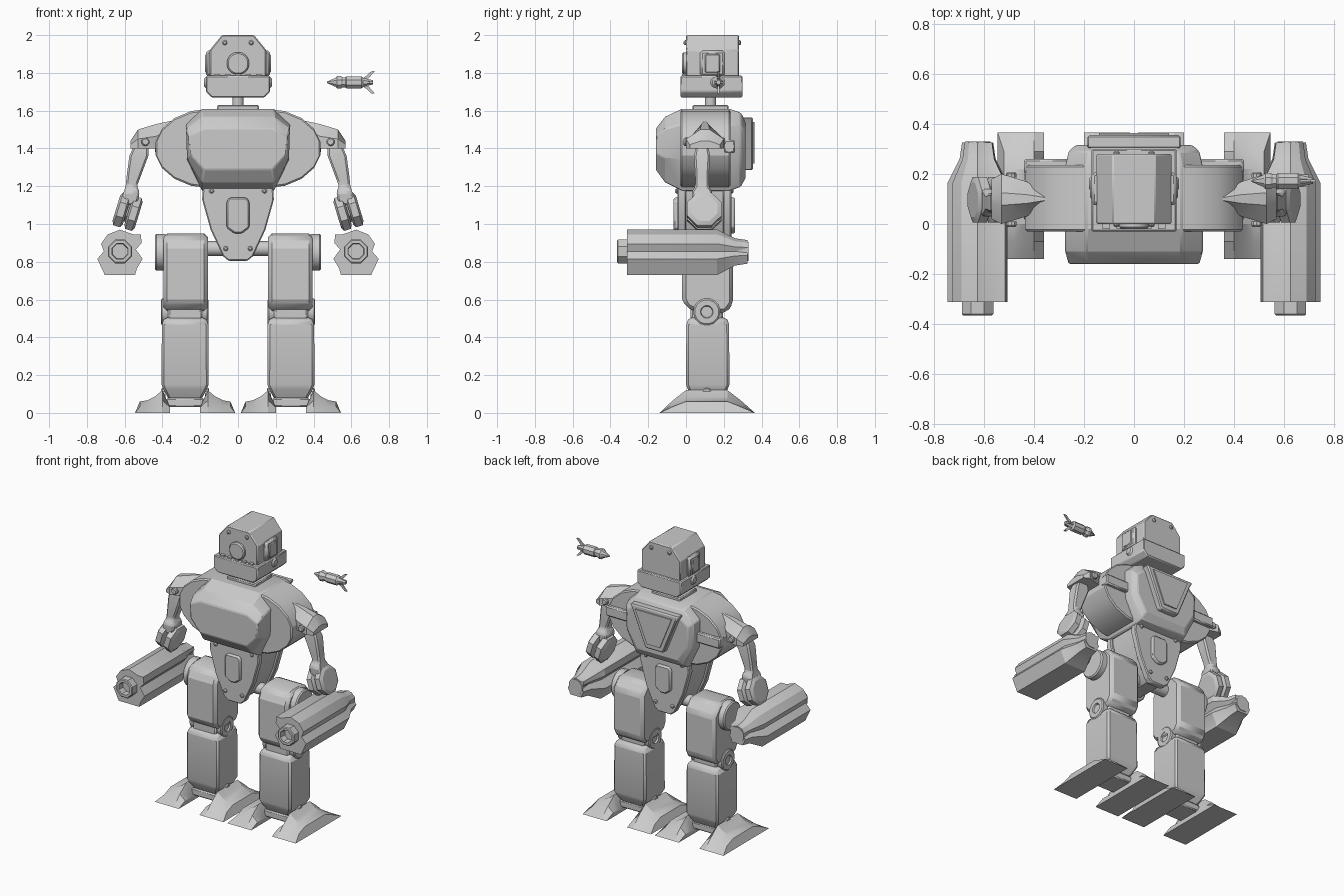
import bpy, bmesh, math
from mathutils import Vector

if "Cube" in bpy.data.objects:
    bpy.data.objects.remove(bpy.data.objects["Cube"])

grey = bpy.data.materials.new("plain_grey")
grey.use_nodes = True
grey.diffuse_color = (.6, .6, .6, 1)
grey.node_tree.nodes["Principled BSDF"].inputs["Base Color"].default_value = grey.diffuse_color

FRONT, BACK = Vector((0, -1, 0)), Vector((0, 1, 0))
OUTWARD, UP = Vector((1, 0, 0)), Vector((0, 0, 1))
MID = .11   # depth of the limb joints
LEG = .28   # sideways offset of each leg


def loft(name, rings, bevel=0, twin=False):
    """Skin closed rings of points; twin adds a mirrored copy across x."""
    bm = bmesh.new()
    rows = [[bm.verts.new(point) for point in ring] for ring in rings]
    for low, high in zip(rows, rows[1:]):
        for i in range(len(low)):
            bm.faces.new((low[i - 1], low[i], high[i], high[i - 1]))
    bm.faces.new(rows[0])
    bm.faces.new(rows[-1])
    bmesh.ops.recalc_face_normals(bm, faces=bm.faces)
    mesh = bpy.data.meshes.new(name)
    bm.to_mesh(mesh)
    bm.free()
    mesh.materials.append(grey)
    mesh.shade_smooth()
    mesh.set_sharp_from_angle(angle=math.radians(25))
    part = bpy.data.objects.new(name, mesh)
    bpy.context.collection.objects.link(part)
    if twin:
        part.modifiers.new("twin", "MIRROR").use_mirror_merge = False
    if bevel:
        edge = part.modifiers.new("bevel", "BEVEL")
        edge.width, edge.segments = bevel, 1


def rect(z, x, half_x, y, half_y):
    """Horizontal rectangular cross-section."""
    return [(x + i * half_x, y + j * half_y, z) for i, j in ((-1, -1), (1, -1), (1, 1), (-1, 1))]


def box(name, centre, size, bevel=0, twin=False):
    x, y, z = centre
    wide, deep, tall = (extent / 2 for extent in size)
    loft(name, [rect(z - tall, x, wide, y, deep), rect(z + tall, x, wide, y, deep)], bevel, twin)


def sym(half):
    """Complete a front outline given by its +x half."""
    return half + [(-x, z) for x, z in reversed(half)]


def plate(name, half, start, end, bevel=0):
    """Symmetric front outline extruded in depth."""
    loft(name, [[(x, y, z) for x, z in sym(half)] for y in (start, end)], bevel)


def turned(name, centre, direction, profile, sides=16, twin=False):
    """Turn (distance, radius) pairs about a direction."""
    spin = direction.to_track_quat("Z", "Y").to_matrix()
    angles = [math.tau * (i + .5) / sides for i in range(sides)]
    loft(name, [[Vector(centre) + spin @ Vector((radius * math.cos(a), radius * math.sin(a), along))
                 for a in angles] for along, radius in profile], twin=twin)


def disc(name, centre, direction, radius, depth, rim, sides=20, twin=True):
    turned(name, centre, direction, [(0, radius), (depth - rim, radius), (depth, radius - rim)], sides, twin)


def bolt(name, centre, direction, radius=.013):
    disc(name, Vector(centre) - direction * .01, direction, radius, depth=.022, rim=.006, sides=10)


# Head
plate("head", [(.085, 2), (.15, 1.92), (.15, 1.75)], start=0, end=LEG, bevel=.006)
plate("jaw", [(.17, 1.785), (.17, 1.7), (.14, 1.67)], start=-.03, end=.3, bevel=.006)
box("ear_panel", centre=(.14, .14, 1.85), size=(.06, .13, .135), bevel=.012, twin=True)
box("ear_inset", centre=(.14, .14, 1.85), size=(.07, .08, .1), bevel=.006, twin=True)
disc("eye", (0, .01, 1.85), FRONT, radius=.06, depth=.03, rim=.008, twin=False)
for name, y, facing in (("brow_bolt", 0, FRONT), ("rear_head_bolt", LEG, BACK)):
    bolt(name, (.07, y, 1.96), facing)
disc("jaw_pivot", (.16, .16, 1.75), OUTWARD, radius=.03, depth=.02, rim=.01)
for i in range(-2, 3):
    box("jaw_tooth", centre=(i * .055, 0, 1.785), size=(.03, .04, .02))

# Neck
disc("neck", (0, .13, 1.6), UP, radius=.03, depth=.09, rim=0, twin=False)
box("neck_plate", centre=(0, .13, 1.615), size=(.22, .19, .03), bevel=.006)

# Chest: one octagonal outline, shrunk towards its centre line at front and back
heart = 1.4
outline = [(.19, .21), (.275, .13), (.27, -.06), (.19, -.225)]
swell = [(-.16, .95, .5), (-.11, 1, .8), (-.02, 1, 1), (.23, 1, 1), (.29, .95, .9), (.315, .85, .7)]
loft("chest", [[(x * wide, y, heart + z * tall) for x, z in sym(outline)]
               for y, wide, tall in swell], bevel=.006)
plate("back_plate", [(.19, 1.565), (.17, 1.53), (.07, 1.285)], start=.3, end=.355, bevel=.008)
plate("back_plate_panel", [(.14, 1.54), (.05, 1.32)], start=.34, end=.363)

# Abdomen with front and back shields
shield = [(.185, 1.2), (.19, 1.13), (.145, .97), (.08, .83), (.05, .805)]
plate("abdomen", [(x * .92, z + .02) for x, z in shield], start=-.02, end=.22)
for tag, y, facing in (("front", -.02, FRONT), ("back", .215, BACK)):
    surface = y + facing.y * .025
    plate(tag + "_shield", shield, start=y - facing.y * .02, end=surface, bevel=.006)
    plate(tag + "_badge", [(.045, 1.14), (.06, 1.12), (.06, .98), (.02, .95)],
          start=y, end=surface + facing.y * .02, bevel=.008)
    bolt(tag + "_upper_bolt", (.14, surface, 1.175), facing)
    bolt(tag + "_lower_bolt", (.065, surface, .87), facing)

# Shoulders follow a quarter ellipse outwards
rings = []
for step in range(5):
    angle = math.radians(step * 20)
    x, tall = .15 + .29 * math.sin(angle), .21 * math.cos(angle)
    rings.append([(x, y, heart + z) for y, z in ((-.03, -tall), (.235, -tall), (.235, tall), (-.03, tall))])
loft("shoulder", rings, bevel=.008, twin=True)
box("shoulder_rear_panel", centre=(.35, .23, 1.41), size=(.18, .06, .07), bevel=.008, twin=True)

# Roofed shoulder pads narrowing to a spike against the chest
rings = []
for x, half, low, top in ((.57, .08, heart, 1.44), (.53, .1, heart, 1.5), (.43, .07, heart, 1.53), (.335, .01, 1.5, 1.55)):
    eave = (low + top) / 2
    rings.append([(x, .1 + half * side, z) for side, z in
                  ((-1, low), (1, low), (1, eave), (.25, top), (-.25, top), (-1, eave))])
loft("shoulder_pad", rings, twin=True)
for y, facing in ((0, FRONT), (.195, BACK)):
    bolt("shoulder_bolt", (.49, y, 1.435), facing, radius=.022)

# Upper arms
loft("upper_arm", [rect(z, x, half_x, y=.085, half_y=half_y) for z, x, half_x, half_y in
                   ((1.43, .51, .035, .03), (1.36, .525, .05, .042), (1.25, .553, .037, .036),
                    (1.2, .565, .03, .036), (1.17, .563, .042, .055), (1.1, .578, .045, .05))],
     bevel=.01, twin=True)

# Paired elbow discs, tilted with the arm
elbow, tilt = Vector((.585, .097, 1.065)), Vector((.956, 0, .29))
for name, way in (("elbow_outer_disc", tilt), ("elbow_inner_disc", -tilt)):
    turned(name, elbow + way * .004, way, [(0, .075), (.01, .098), (.047, .098), (.058, .075)], sides=8, twin=True)
disc("elbow_hub", elbow - tilt * .03, tilt, radius=.06, depth=.06, rim=0, sides=8)

# Forearm cannons: a notched outline that narrows to the rear
barrel = Vector((.625, 0, .855))
notched = [(.12, -.04), (.085, 0), (.1, .04), (.065, .09), (0, .115), (-.07, .09), (-.11, .09),
           (-.115, .045), (-.085, .01), (-.12, -.04), (-.09, -.09), (-.08, -.125), (.08, -.125)]
loft("forearm_cannon", [[barrel + Vector((x * scale, y, z * scale)) for x, z in notched]
                        for y, scale in ((-.312, 1), (.165, 1), (.26, .6), (.325, .52))], twin=True)
turned("cannon_muzzle", barrel + FRONT * .3, FRONT,
       [(0, .068), (.06, .068), (.065, .062), (.065, .045), (.02, .042)], sides=8, twin=True)
disc("cannon_rear_cap", barrel + BACK * .25, BACK, radius=.055, depth=.08, rim=0, sides=8)

# Hips
disc("hip_axle", (-.42, MID, .87), OUTWARD, radius=.04, depth=.84, rim=0, twin=False)
disc("hip_disc", (.385, MID, .85), OUTWARD, radius=.098, depth=.055, rim=.008)

# Thighs
side = [(-.02, .87), (.01, .93), (.06, .95), (.19, .95), (.25, .88),
        (.25, .58), (.215, .53), (.06, .53), (0, .56), (-.02, .6)]
loft("thigh", [[(x, y, z) for y, z in side] for x in (.16, .395)], bevel=.02, twin=True)

# Knees
box("knee_block", centre=(LEG, MID, .515), size=(.18, .17, .09), bevel=.01, twin=True)
for name, x, way in (("outer_knee_disc", .37, OUTWARD), ("inner_knee_disc", .195, -OUTWARD)):
    turned(name, (x, MID, .535), way,
           [(0, .072), (.032, .072), (.038, .064), (.038, .034), (.028, .03)], twin=True)

# Shins, tapering into the ankle
loft("shin", [rect(z, LEG, half, y=.115, half_y=half - .01) for z, half in
              ((.505, .105), (.48, .123), (.15, .125), (.125, .115), (.07, .085))], bevel=.012, twin=True)
box("ankle", centre=(LEG, MID, .055), size=(.2, .17, .05), bevel=.008, twin=True)

# Split feet: each flap rises from an arched outer end to the ankle
for name, way in (("outer_foot", 1), ("inner_foot", -1)):
    rings = []
    for step in range(4):
        rise = step / 3
        edge = LEG + way * (.265 - .145 * rise)
        upper = edge - way * .025 * (1 - rise)
        top = .06 + .06 * rise ** 2
        rings.append([(edge, -.14, 0), (upper, MID - .18, top * .55), (upper, MID - .11, top),
                      (upper, MID + .11, top), (upper, MID + .18, top * .55), (edge, .365, 0)])
    rings.append([(LEG + way * .08, y, min(z, .03)) for _, y, z in rings[-1]])
    loft(name, rings, twin=True)
    bolt(name + "_pin", (LEG + way * .115, MID, .105), OUTWARD * way, radius=.028)

# Floating missile
nose = Vector((.47, .172, 1.75))
turned("missile_body", nose, OUTWARD,
       [(0, .004), (.045, .025), (.055, .035), (.075, .035), (.085, .029), (.1, .029),
        (.105, .034), (.185, .034), (.195, .024), (.245, .012)], sides=8)
for way in (1, -1):
    loft("missile_fin", [[nose + Vector((x, y, way * z)) for x, z in
                          ((.18, .015), (.22, .02), (.255, .06), (.235, .058), (.21, .035))]
                         for y in (-.005, .005)])
box("missile_side_fin", centre=nose + OUTWARD * .21, size=(.04, .05, .01))
